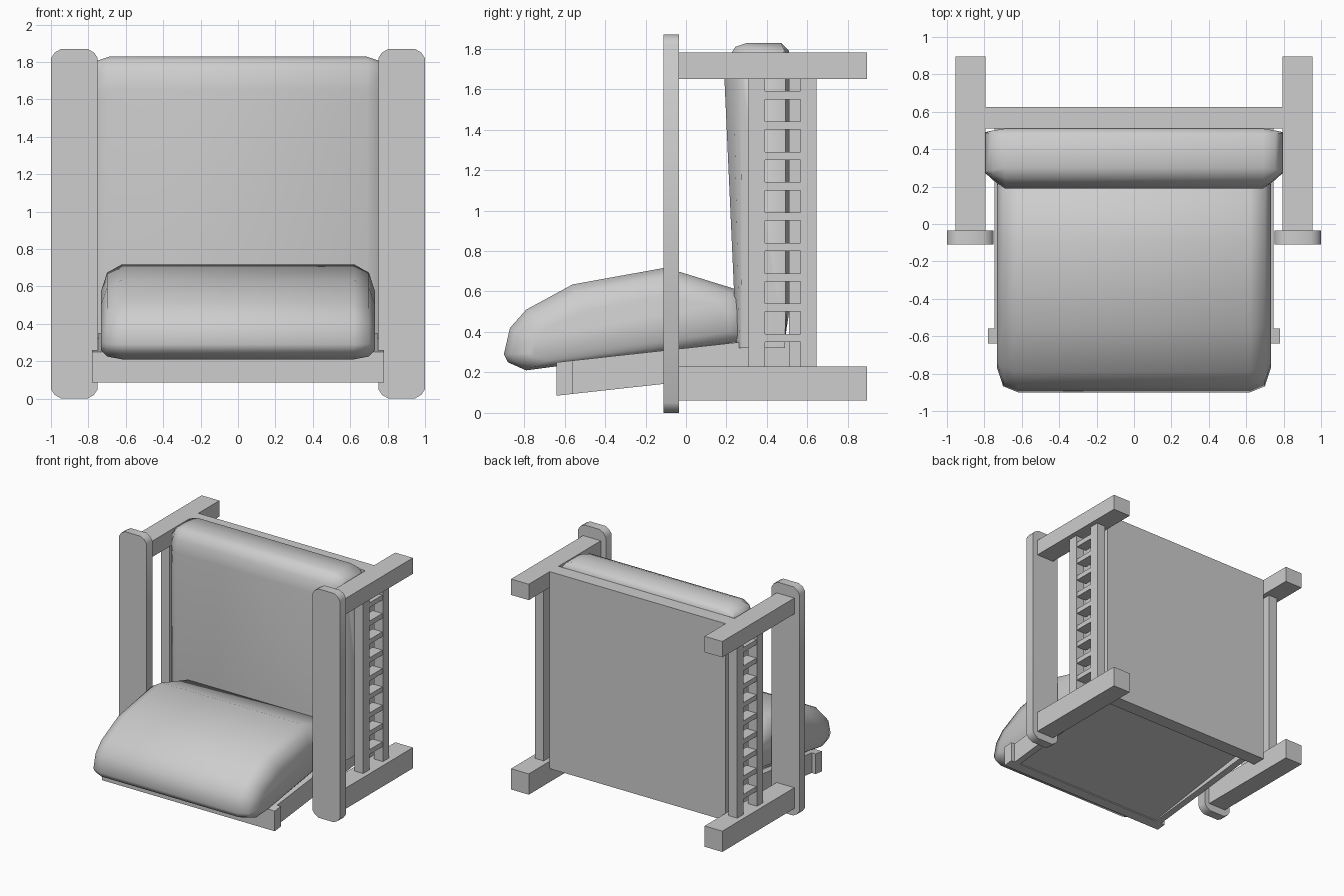
import bpy, bmesh, math

cube = bpy.data.objects.get("Cube")
if cube:
    bpy.data.objects.remove(cube, do_unlink=True)

COLOUR = (0.61, 0.61, 0.61, 1)
grey = bpy.data.materials.new("plain grey")
grey.use_nodes = True
grey.diffuse_color = COLOUR
grey.node_tree.nodes["Principled BSDF"].inputs["Base Color"].default_value = COLOUR


def finish(name, bm, smooth=None):
    bmesh.ops.recalc_face_normals(bm, faces=bm.faces)
    mesh = bpy.data.meshes.new(name)
    bm.to_mesh(mesh)
    bm.free()
    mesh.materials.append(grey)
    obj = bpy.data.objects.new(name, mesh)
    bpy.context.collection.objects.link(obj)
    if smooth:
        bpy.ops.object.select_all(action='DESELECT')
        obj.select_set(True)
        bpy.context.view_layer.objects.active = obj
        bpy.ops.object.shade_smooth_by_angle(angle=math.radians(smooth))
    return obj


def box(name, x, y, z, slope=0):
    """Box from (min, max) ranges; slope raises it towards the back."""
    bm = bmesh.new()
    bmesh.ops.create_cube(bm, size=1)
    for v in bm.verts:
        v.co = [a + (b - a) * (c + 0.5) for (a, b), c in zip((x, y, z), v.co)]
        v.co.z += slope * (v.co.y - FRAME_FRONT)
    return finish(name, bm)


def loft(name, rings, smooth):
    bm = bmesh.new()
    loops = [[bm.verts.new(p) for p in ring] for ring in rings]
    n = len(loops[0])
    for a, b in zip(loops, loops[1:]):
        for i in range(n):
            j = (i + 1) % n
            bm.faces.new((a[i], a[j], b[j], b[i]))
    bm.faces.new(loops[0])
    bm.faces.new(loops[-1])
    return finish(name, bm, smooth)


def cushion(name, profile, steps, anchor):
    """Side profile swept across x, shrunk towards an anchor at both ends."""
    rings = []
    for x, sy, sz in [(-a, b, c) for a, b, c in reversed(steps)] + steps:
        ring = []
        for y, z in profile:
            ay, az = anchor(y)
            ring.append((x, ay + (y - ay) * sy, az + (z - az) * sz))
        rings.append(ring)
    return loft(name, rings, 60)


FRAME_FRONT = -0.64
SLOPE = 0.11

# Side frames
for side, s in (("left", 1), ("right", -1)):
    def span(a, b):
        return tuple(sorted((s * a, s * b)))

    # front post with rounded ends
    corner = [(0.125, 0.05), (0.105, 0.02), (0.07, 0)]
    half = [(dx, z) for dx, z in corner[::-1]] + [(dx, 1.87 - z) for dx, z in corner]
    outline = half + [(-dx, z) for dx, z in half[::-1]]
    loft(side + "_front_post",
         [[(s * 0.875 + dx, y, z) for dx, z in outline] for y in (-0.11, -0.035)], 40)

    # arm and foot beams
    box(side + "_arm_beam", span(0.795, 0.955), (-0.035, 0.895), (1.65, 1.78))
    box(side + "_foot_beam", span(0.795, 0.955), (-0.035, 0.895), (0.06, 0.23))

    # ladder of uprights and slats
    box(side + "_ladder_front", span(0.835, 0.915), (0.31, 0.39), (0.23, 1.65))
    box(side + "_ladder_back", span(0.835, 0.915), (0.565, 0.645), (0.23, 1.65))
    for i in range(9):
        z = 0.35 + 0.15 * i
        box(f"{side}_ladder_slat_{i + 1}", span(0.82, 0.91), (0.39, 0.565), (z, z + 0.04))

    # sloping seat rail
    box(side + "_seat_rail", span(0.69, 0.745), (-0.56, 0.51), (0.085, 0.25), SLOPE)

# Front seat bar, seat board between the rails, and back panel
box("seat_front_bar", (-0.78, 0.78), (FRAME_FRONT, -0.56), (0.085, 0.25), SLOPE)
box("seat_board", (-0.69, 0.69), (-0.56, 0.51), (0.09, 0.2), 0.15)
box("back_panel", (-0.795, 0.795), (0.51, 0.625), (0.17, 1.78))

# Cushions
cushion("seat_cushion",
        [(-0.79, 0.21), (-0.88, 0.25), (-0.9, 0.29), (-0.87, 0.42), (-0.79, 0.51),
         (-0.56, 0.635), (-0.1, 0.718), (0.25, 0.61), (0.32, 0.52), (0.33, 0.36)],
        [(0.62, 1, 1), (0.7, 0.95, 0.86), (0.732, 0.8, 0.55)],
        lambda y: (-0.25, 0.4 + 0.12 * (y + 0.1)))
cushion("back_cushion",
        [(0.25, 0.32), (0.19, 1.65), (0.205, 1.75), (0.245, 1.81), (0.3, 1.828),
         (0.47, 1.828), (0.51, 1.79), (0.51, 0.5), (0.475, 0.32)],
        [(0.69, 1, 1), (0.755, 0.5, 0.985), (0.793, 0.1, 0.95)],
        lambda y: (0.28 if y < 0.4 else 0.49, 0.32))
